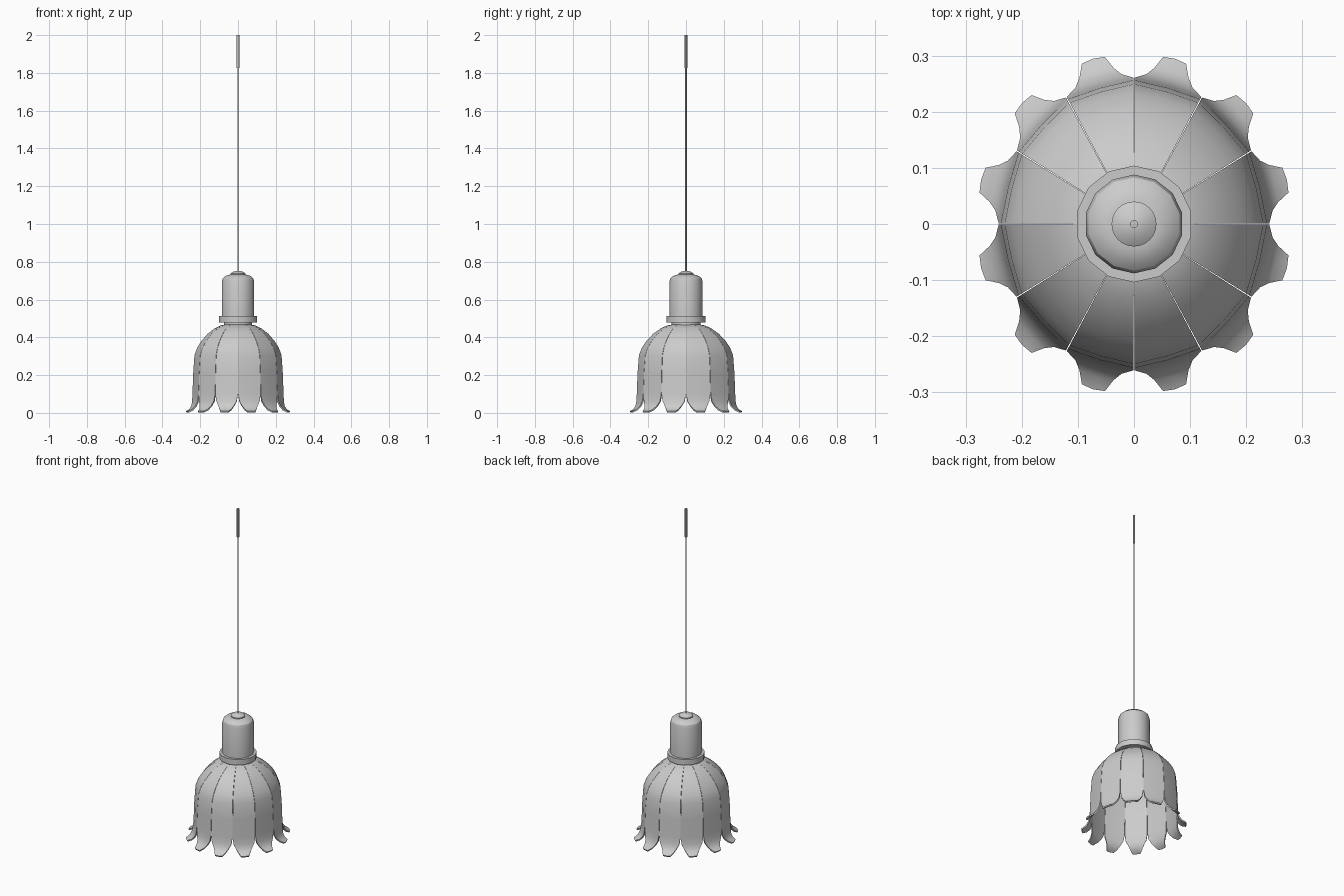
import bpy, bmesh, math

if "Cube" in bpy.data.objects:
    bpy.data.objects.remove(bpy.data.objects["Cube"])

SQUASH = 0.925   # the shade is slightly narrower in x
PETALS = 12


def finish(name, bm, angle=30):
    bmesh.ops.recalc_face_normals(bm, faces=bm.faces)
    mesh = bpy.data.meshes.new(name)
    bm.to_mesh(mesh)
    bm.free()
    ob = bpy.data.objects.new(name, mesh)
    bpy.context.collection.objects.link(ob)
    bpy.ops.object.select_all(action='DESELECT')
    bpy.context.view_layer.objects.active = ob
    ob.select_set(True)
    bpy.ops.object.shade_smooth_by_angle(angle=math.radians(angle))
    return ob


def lathe(name, profile, sides):
    """Capped solid of revolution from (radius, z) points."""
    bm = bmesh.new()
    rings = []
    for r, z in profile:
        rings.append([bm.verts.new((r * math.cos(a), r * math.sin(a), z))
                      for a in (math.pi / 2 + 2 * math.pi * i / sides for i in range(sides))])
    for a, b in zip(rings, rings[1:]):
        for i in range(sides):
            j = (i + 1) % sides
            bm.faces.new((a[i], a[j], b[j], b[i]))
    bm.faces.new(rings[0])
    bm.faces.new(rings[-1])
    return finish(name, bm)


# petal profile: distance from axis, height, half width
side = math.tan(math.pi / PETALS) * 0.985
PROFILE = [(r, z, r * side if w is None else w) for r, z, w in [
    (0.070, 0.468, None), (0.097, 0.463, None), (0.130, 0.447, None),
    (0.169, 0.418, None), (0.203, 0.380, None), (0.226, 0.345, None),
    (0.241, 0.305, None), (0.248, 0.210, None), (0.252, 0.100, None),
    (0.256, 0.062, 0.060), (0.264, 0.038, 0.046), (0.279, 0.020, 0.034),
    (0.302, 0.009, 0.023)]]


def petal(index):
    ang = math.pi / PETALS + index * 2 * math.pi / PETALS
    c, s = math.cos(ang), math.sin(ang)
    bm = bmesh.new()
    thick = 0.008
    rows = []
    for k, (r, z, w) in enumerate(PROFILE):
        # normal of the profile, for the inner skin
        p, q = PROFILE[max(k - 1, 0)], PROFILE[min(k + 1, len(PROFILE) - 1)]
        dr, dz = q[0] - p[0], q[1] - p[1]
        n = math.hypot(dr, dz)
        ri, zi = r + dz / n * thick, z - dr / n * thick
        wi = w * min(1, ri / r) if k < 9 else w
        loop = []
        for rad, lat, h in ((r, -w, z), (r + 0.003, 0, z), (r, w, z),
                            (ri, wi, zi), (ri + 0.003, 0, zi), (ri, -wi, zi)):
            loop.append(bm.verts.new(((rad * c - lat * s) * SQUASH, rad * s + lat * c, max(h, 0))))
        rows.append(loop)
    for a, b in zip(rows, rows[1:]):
        for i in range(6):
            j = (i + 1) % 6
            bm.faces.new((a[i], a[j], b[j], b[i]))
    bm.faces.new(rows[0])
    bm.faces.new(rows[-1])
    finish(f"petal_{index + 1}", bm)


# flower shade
for i in range(PETALS):
    petal(i)

# neck and collar
lathe("neck", [(0.076, 0.45), (0.076, 0.485)], 14)
lathe("collar", [(0.088, 0.478), (0.104, 0.478), (0.104, 0.512), (0.088, 0.512)], 14)

# lamp holder with chamfered shoulder
lathe("lamp_holder", [(0.088, 0.50), (0.088, 0.695), (0.083, 0.712), (0.068, 0.725), (0.045, 0.732)], 14)

# cord cap on top
lathe("cord_cap", [(0.040, 0.728), (0.040, 0.738), (0.026, 0.747), (0.007, 0.752)], 24)

# cord and upper sleeve
lathe("cord", [(0.004, 0.74), (0.004, 1.83)], 10)
lathe("cord_sleeve", [(0.007, 1.825), (0.007, 2.0)], 12)
